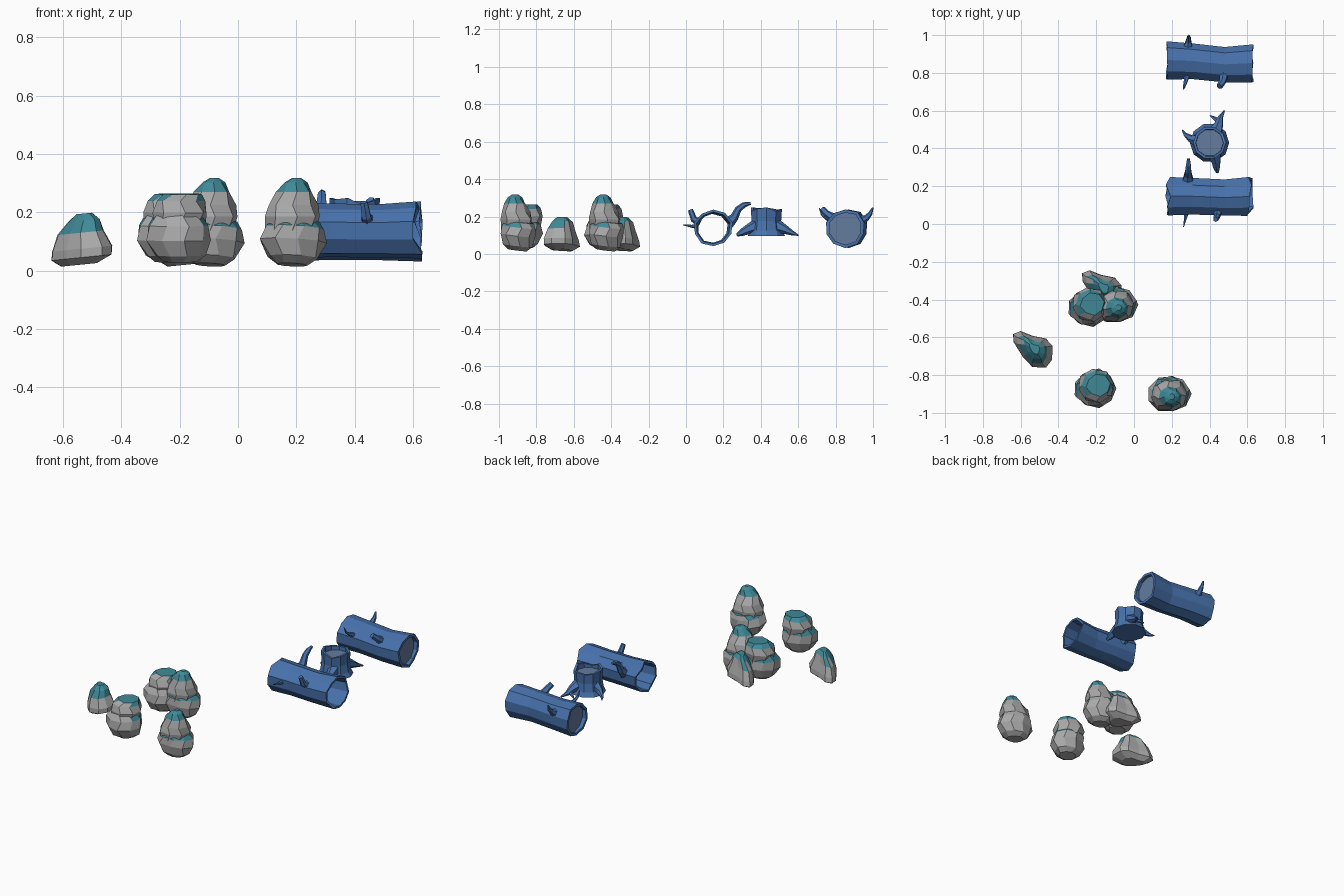
import bpy, bmesh, math, random
from mathutils import Vector

if "Cube" in bpy.data.objects:
    bpy.data.objects.remove(bpy.data.objects["Cube"])

random.seed(4)


def material(name, col):
    m = bpy.data.materials.new(name)
    m.diffuse_color = (*col, 1)
    m.use_nodes = True
    m.node_tree.nodes["Principled BSDF"].inputs["Base Color"].default_value = m.diffuse_color
    return m


STONE = material("stone", (0.4, 0.4, 0.4))
MOSS = material("moss", (0.05, 0.25, 0.31))
BARK = material("bark", (0.065, 0.17, 0.42))
WOOD = material("cut_wood", (0.13, 0.2, 0.34))


def loft(name, rings, mats, wrap=False, capmat=0, pick=None):
    """Skin flat faces over rings; close with caps or wrap last ring to first."""
    bm = bmesh.new()
    vr = [[bm.verts.new(p) for p in r] for r in rings]
    n = len(vr[0])
    pairs = list(zip(vr, vr[1:])) + ([(vr[-1], vr[0])] if wrap else [])
    for a, b in pairs:
        for i in range(n):
            j = (i + 1) % n
            bm.faces.new((a[i], a[j], b[j], b[i]))
    if not wrap:
        for r in (vr[0], vr[-1]):
            bm.faces.new(r).material_index = capmat
    bmesh.ops.recalc_face_normals(bm, faces=bm.faces)
    if pick:
        for f in bm.faces:
            f.material_index = int(pick(f))
    me = bpy.data.meshes.new(name)
    bm.to_mesh(me)
    bm.free()
    for m in mats:
        me.materials.append(m)
    ob = bpy.data.objects.new(name, me)
    bpy.context.collection.objects.link(ob)
    return ob


def stone(name, levels, n=9, moss_z=1.0, jit=0.07, tilt=(0, 0), outline=None):
    """levels: z, centre x, centre y, radius x, radius y."""
    rings = []
    for k, (z, cx, cy, rx, ry) in enumerate(levels):
        ring = []
        count = len(outline) if outline else n
        for i in range(count):
            a = math.tau * (i + 0.25 * (k % 2)) / count
            u, v = outline[i] if outline else (math.cos(a), math.sin(a))
            s = 1 + random.uniform(-jit, jit)
            x, y = cx + rx * u * s, cy + ry * v * s
            ring.append((x, y, z + tilt[0] * (x - cx) + tilt[1] * (y - cy)))
        rings.append(ring)
    return loft(name, rings, [STONE, MOSS],
                pick=lambda f: f.calc_center_median().z > moss_z and f.normal.z > 0.3)


# Three kinds of rock
tall = [
    stone("tall_rock_base", [(.02, .185, -.90, .055, .05), (.045, .185, -.90, .09, .08),
                             (.10, .187, -.90, .113, .098), (.145, .192, -.895, .103, .094),
                             (.172, .195, -.89, .08, .075)], moss_z=.155, tilt=(-.05, -.12)),
    stone("tall_rock_top", [(.12, .18, -.905, .085, .08), (.185, .185, -.908, .099, .088),
                            (.225, .187, -.91, .086, .077), (.27, .19, -.915, .062, .057),
                            (.303, .198, -.915, .038, .036), (.318, .20, -.915, .015, .016)],
          n=8, moss_z=.283)]
round_ = [
    stone("round_rock_base", [(.03, -.20, -.865, .055, .05), (.052, -.203, -.868, .088, .08),
                              (.105, -.205, -.87, .112, .10), (.155, -.205, -.868, .108, .096),
                              (.192, -.205, -.865, .082, .076)], moss_z=.172, tilt=(0, .04)),
    stone("round_rock_top", [(.15, -.20, -.86, .085, .08), (.20, -.20, -.858, .097, .088),
                             (.24, -.198, -.855, .082, .078), (.263, -.19, -.853, .062, .058)],
          n=8, moss_z=.25, tilt=(0, .03))]
wedge = [
    stone("wedge_rock", [(.02, -.545, -.662, .06, .055), (.045, -.538, -.665, .102, .096),
                         (.075, -.538, -.665, .102, .095), (.13, -.54, -.665, .078, .075),
                         (.172, -.53, -.66, .054, .054), (.196, -.528, -.66, .026, .028)],
          moss_z=.145, jit=.03, tilt=(.1, 0),
          outline=[(1, -.55), (1.03, .2), (.7, .6), (0, .75), (-.6, 1), (-1, .85),
                   (-.95, .4), (-.5, -.4), (0, -.95), (.7, -1)])]

# Cluster made from the same three rocks
for group, shift in ((tall, (-.282, .472, 0)), (round_, (-.032, .43, 0)), (wedge, (.365, .322, 0))):
    for ob in group:
        c = ob.copy()
        c.name = "cluster_" + ob.name
        c.location = shift
        bpy.context.collection.objects.link(c)


def branch(name, pts, radii, n=6):
    """Tapered bent limb through pts."""
    pts = [Vector(p) for p in pts]
    rings = []
    for i, p in enumerate(pts):
        t = (pts[min(i + 1, len(pts) - 1)] - pts[max(i - 1, 0)]).normalized()
        u = t.cross(Vector((1, 0, 0.1))).normalized()
        v = t.cross(u)
        rings.append([p + radii[i] * (u * math.cos(math.tau * k / n) + v * math.sin(math.tau * k / n))
                      for k in range(n)])
    loft(name, rings, [BARK])


def log(name, path, thick, hollow, jag, n=10):
    """Bent trunk along x; path: x, y, z, radius."""
    bumps = [random.uniform(.95, 1.05) for _ in range(n)]
    ends = [[random.uniform(-jag, jag) for _ in range(n)] for _ in range(2)]

    def ring(k, inset, dx=0):
        x, y, z, r = path[k]
        out = []
        for i in range(n):
            a = math.tau * (i + .5) / n
            e = ends[0][i] if k == 0 else ends[1][i] if k == len(path) - 1 else 0
            rr = r * bumps[i] - inset
            out.append((x + dx + (e if dx == 0 else 0), y + rr * math.cos(a), z + rr * .95 * math.sin(a)))
        return out
    ks = range(len(path))
    outer = [ring(k, 0) for k in ks]
    if hollow:
        loft(name, outer + [ring(k, thick) for k in reversed(ks)], [BARK], wrap=True)
    else:
        last = len(path) - 1
        loft(name, [ring(0, thick, .02), ring(0, thick)] + outer
             + [ring(last, thick), ring(last, thick, -.02)], [BARK, WOOD], capmat=1)


# Fallen logs and their limbs
log("solid_log", [(.175, .868, .138, .108), (.31, .863, .137, .101), (.48, .845, .135, .1),
                  (.625, .852, .138, .108)], .018, False, .008)
log("hollow_log", [(.18, .147, .138, .104), (.31, .147, .137, .099), (.48, .14, .135, .098),
                   (.617, .146, .138, .105)], .014, True, .017)
branch("solid_log_back_limb", [(.285, .93, .175), (.288, .965, .193), (.29, .985, .215), (.289, .999, .248)],
       (.03, .017, .012, .004))
branch("solid_log_thorn", [(.28, .785, .175), (.272, .75, .192), (.266, .728, .21), (.262, .712, .246)],
       (.016, .01, .007, .002))
branch("solid_log_stub", [(.475, .79, .19), (.468, .752, .215), (.452, .728, .24)], (.026, .019, .017))
branch("hollow_log_limb", [(.285, .225, .165), (.286, .258, .195), (.287, .28, .24),
                           (.288, .31, .262), (.288, .345, .271)], (.034, .023, .018, .015, .008))
branch("hollow_log_thorn", [(.28, .065, .147), (.272, .03, .148), (.262, -.016, .155)], (.014, .008, .002))
branch("hollow_log_stub", [(.445, .075, .17), (.44, .042, .185), (.432, .024, .235)], (.026, .018, .014))

# Stump with ragged rim and recessed cut top
n = 10
rim = [random.uniform(-.012, .014) for _ in range(n)]
rings = []
for z, r, ragged in ((.097, .104, 0), (.125, .091, 0), (.175, .083, 0), (.236, .087, 1),
                     (.236, .073, 1), (.214, .072, 0)):
    rings.append([(.4 + r * math.cos(math.tau * i / n), .43 + r * math.sin(math.tau * i / n),
                   z + ragged * rim[i]) for i in range(n)])
loft("stump", rings, [BARK, WOOD],
     pick=lambda f: len(f.verts) == n and f.calc_center_median().z > .2)

# Stump roots
branch("root_left", [(.34, .44, .15), (.3, .452, .125), (.27, .475, .108), (.255, .498, .1)],
       (.036, .02, .01, .003))
branch("root_back", [(.43, .48, .15), (.45, .53, .13), (.458, .565, .113), (.478, .6, .1)],
       (.04, .024, .014, .004))
branch("root_back_fork", [(.452, .54, .122), (.425, .56, .11), (.402, .574, .1)], (.015, .01, .003))
branch("root_front", [(.425, .38, .15), (.435, .33, .13), (.438, .298, .114), (.442, .272, .1)],
       (.04, .026, .019, .008))
